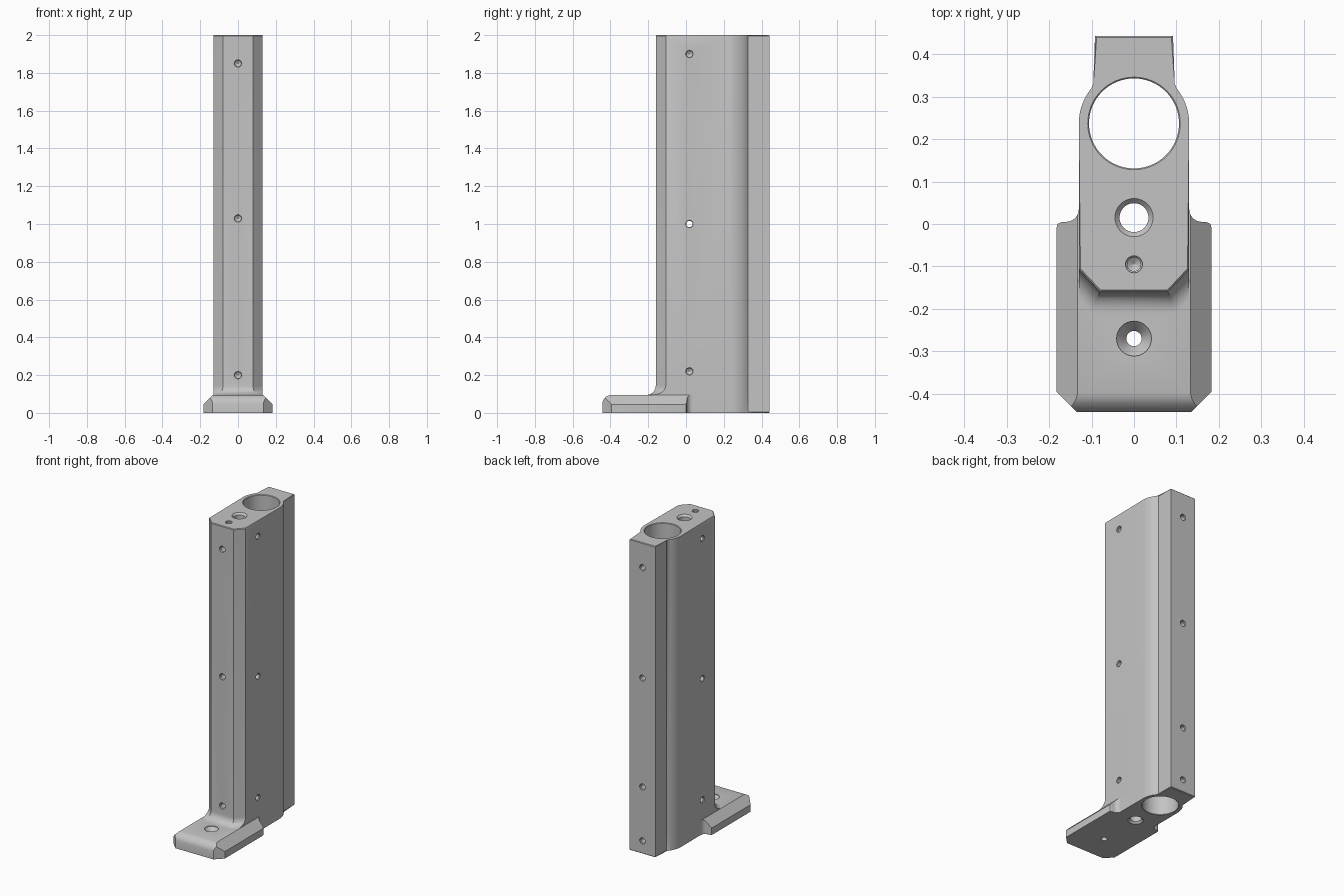
import bpy
import bmesh
from math import sin, cos, pi, radians, sqrt
from mathutils import Vector, Matrix

cube = bpy.data.objects.get("Cube")
if cube:
    bpy.data.objects.remove(cube, do_unlink=True)

grey = bpy.data.materials.new("plain grey")
grey.use_nodes = True
colour = (0.55, 0.55, 0.55, 1)
grey.diffuse_color = colour
grey.node_tree.nodes["Principled BSDF"].inputs["Base Color"].default_value = colour


def loft(rings):
    """Closed skin through matching rings of points."""
    bm = bmesh.new()
    loops = [[bm.verts.new(p) for p in ring] for ring in rings]
    n = len(loops[0])
    for a, b in zip(loops, loops[1:]):
        for i in range(n):
            j = (i + 1) % n
            bm.faces.new((a[i], a[j], b[j], b[i]))
    bm.faces.new(loops[0][::-1])
    bm.faces.new(loops[-1])
    return bm


def finish(name, bm):
    bmesh.ops.recalc_face_normals(bm, faces=bm.faces[:])
    mesh = bpy.data.meshes.new(name)
    bm.to_mesh(mesh)
    bm.free()
    mesh.materials.append(grey)
    obj = bpy.data.objects.new(name, mesh)
    bpy.context.collection.objects.link(obj)
    return obj


def combine(target, other, operation):
    mod = target.modifiers.new(operation, 'BOOLEAN')
    mod.operation = operation
    mod.solver = 'EXACT'
    mod.object = other
    bpy.context.view_layer.objects.active = target
    bpy.ops.object.modifier_apply(modifier=mod.name)
    bpy.data.objects.remove(other, do_unlink=True)


def mirrored(half, z):
    return [(x, y, z) for x, y in half] + [(-x, y, z) for x, y in reversed(half)]


# Column: chamfered front, round shoulders about the bore, narrow back rail
HALF, BORE_Y, BACK, FOOT_TOP, FILLET = 0.13, 0.237, 0.443, 0.095, 0.05


def column_ring(z, grow):
    half = [(0.08 + 0.414 * grow, -0.16 - grow), (HALF, -0.107 - 1.414 * grow)]
    for i in range(9):
        a = radians(45 * i / 8)
        half.append((HALF * cos(a), BORE_Y + HALF * sin(a)))
    half.append((HALF * sqrt(0.5), BACK))
    return mirrored(half, z)


rings = [column_ring(0, FILLET)]
for i in range(9):
    a = pi / 2 * i / 8
    rings.append(column_ring(FOOT_TOP + FILLET * (1 - cos(a)), FILLET * (1 - sin(a))))
rings.append(column_ring(2, 0))
bm = loft(rings)
rim = [e for e in bm.edges if all(v.co.z > 1.99 for v in e.verts)
       or all(v.co.z < 0.01 and v.co.y > 0.1 for v in e.verts)]
bmesh.ops.bevel(bm, geom=rim, offset=0.004, segments=1, affect='EDGES')
column = finish("column", bm)

# Foot: plan outline with cut front corners and hollow rear fillets
half = [(0.135, -BACK), (0.183, -0.395), (0.183, -0.01), (0.18, 0), (0.172, 0.004)]
for i in range(7):
    a = radians(90 * i / 6)
    half.append((0.16 - 0.03 * sin(a), 0.035 - 0.03 * cos(a)))
half.append((0.1, 0.045))
bm = loft([mirrored(half, 0), mirrored(half, FOOT_TOP)])


def slice_off(co, normal):
    geom = bm.verts[:] + bm.edges[:] + bm.faces[:]
    bmesh.ops.bisect_plane(bm, geom=geom, plane_co=co, plane_no=normal, clear_outer=True)
    bmesh.ops.holes_fill(bm, edges=[e for e in bm.edges if e.is_boundary])


# Sloped sides and rounded nose
for side in (-1, 1):
    slice_off((side * 0.183, 0, 0.045), (side, 0, 1))
for step in range(1, 6):
    a = radians(15 * step)
    n = Vector((0, -cos(a), sin(a)))
    slice_off(Vector((0, -BACK + 0.05, FOOT_TOP - 0.05)) + n * 0.05, n)
foot = finish("foot", bm)
combine(column, foot, 'UNION')


# Holes: each drill is a turned profile of (radius, depth below the surface)
def drill(place, inward, profile, sides=24):
    turn = Vector((0, 0, 1)).rotation_difference(Vector(inward)).to_matrix().to_4x4()
    matrix = Matrix.Translation(place) @ turn
    rings = [[matrix @ Vector((r * cos(2 * pi * i / sides), r * sin(2 * pi * i / sides), d))
              for i in range(sides)] for r, d in profile]
    cutter = finish("drill", loft(rings))
    cutter.hide_render = True
    combine(column, cutter, 'DIFFERENCE')


def through(r, wide, sink, length):
    """Straight hole countersunk at both ends."""
    slope = (wide - r) / sink
    tip = wide + slope * 0.01
    return [(tip, -0.01), (r, sink), (r, length - sink), (tip, length + 0.01)]


down = (0, 0, -1)
drill((0, BORE_Y, 2), down, through(0.106, 0.109, 0.003, 2), 64)
drill((0, 0.015, 2), down, through(0.034, 0.045, 0.012, 2), 40)

# Foot screw hole, with a countersunk seat
drill((0, -0.27, FOOT_TOP), down,
      [(0.041, -0.02), (0.041, 0.004), (0.035, 0.01), (0.018, 0.035), (0.018, 0.12)], 32)

# Blind screw holes with drill-point ends
blind = [(0.02, -0.01), (0.02, 0.004), (0.016, 0.008), (0.016, 0.06), (0.001, 0.07)]
drill((0, -0.095, 2), down, blind)
for z in (0.2, 1.03, 1.85):
    drill((0, -0.16, z), (0, 1, 0), blind)
for z in (0.083, 0.43, 1.13, 1.84):
    drill((0, BACK, z), (0, -1, 0), blind)
for z in (0.22, 1.9):
    for side in (-1, 1):
        drill((side * HALF, 0.018, z), (-side, 0, 0), blind)

# Middle cross hole runs right through
drill((HALF, 0.018, 1.0), (-1, 0, 0), through(0.017, 0.02, 0.004, 2 * HALF))

column.name = "column_with_foot"
bpy.ops.object.select_all(action='DESELECT')
column.select_set(True)
bpy.context.view_layer.objects.active = column
bpy.ops.object.shade_smooth_by_angle(angle=radians(30))
